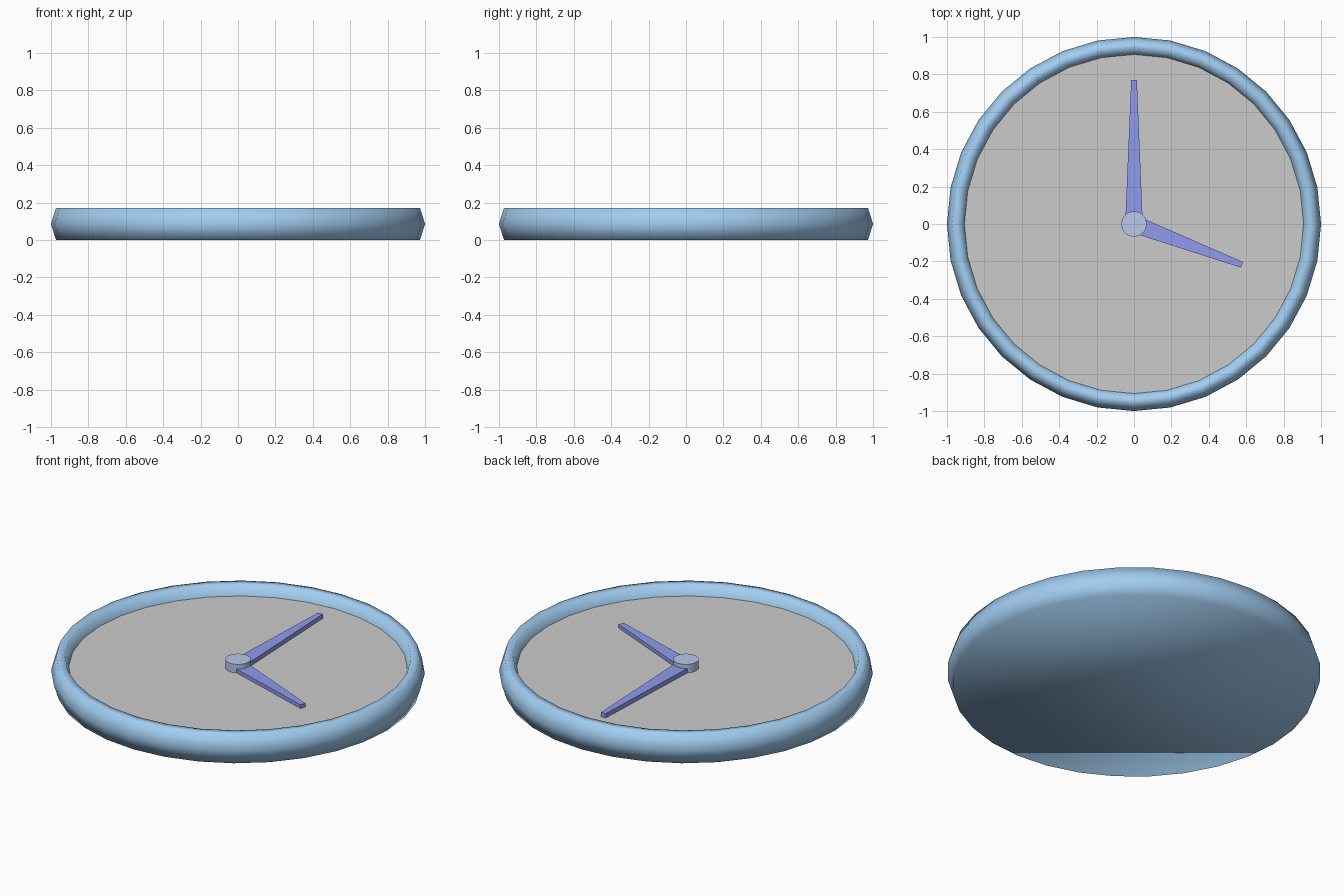
import bpy, bmesh
from math import radians, cos, sin, tau

if "Cube" in bpy.data.objects:
    bpy.data.objects.remove(bpy.data.objects["Cube"])

SIDES = 32


def material(name, rgb):
    m = bpy.data.materials.new(name)
    m.diffuse_color = (*rgb, 1)
    m.use_nodes = True
    m.node_tree.nodes["Principled BSDF"].inputs["Base Color"].default_value = m.diffuse_color
    return m


def finish(name, bm, mat=None, angle=None):
    bmesh.ops.recalc_face_normals(bm, faces=bm.faces)
    me = bpy.data.meshes.new(name)
    bm.to_mesh(me)
    bm.free()
    ob = bpy.data.objects.new(name, me)
    bpy.context.collection.objects.link(ob)
    if mat:
        me.materials.append(mat)
    if angle:
        bpy.ops.object.select_all(action='DESELECT')
        ob.select_set(True)
        bpy.context.view_layer.objects.active = ob
        bpy.ops.object.shade_smooth_by_angle(angle=radians(angle))
    return ob


def lathe(name, profile, mat=None, angle=30, cap_start=False, cap_end=False):
    """Spin an (r, z) profile around z, optionally capping its ends."""
    bm = bmesh.new()
    rings = [[bm.verts.new((r * cos(tau * i / SIDES), r * sin(tau * i / SIDES), z))
              for i in range(SIDES)] for r, z in profile]
    for a, b in zip(rings, rings[1:]):
        for i in range(SIDES):
            j = (i + 1) % SIDES
            bm.faces.new((a[i], a[j], b[j], b[i]))
    if cap_start:
        bm.faces.new(rings[0])
    if cap_end:
        bm.faces.new(rings[-1])
    return finish(name, bm, mat, angle)


def hand(name, length, base, tip, z0, z1, turn, mat):
    """Tapered bar pointing along +y, turned about the centre."""
    bm = bmesh.new()
    f = bm.faces.new([bm.verts.new(p) for p in (
        (-base, 0, z0), (base, 0, z0), (tip, length, z0), (-tip, length, z0))])
    new = bmesh.ops.extrude_face_region(bm, geom=[f])['geom']
    bmesh.ops.translate(bm, vec=(0, 0, z1 - z0),
                        verts=[v for v in new if isinstance(v, bmesh.types.BMVert)])
    ob = finish(name, bm, mat)
    ob.rotation_euler.z = radians(turn)
    return ob


rim_blue = material("rim_blue", (0.36, 0.61, 0.88))
hand_blue = material("hand_blue", (0.28, 0.33, 0.85))
hub_blue = material("hub_blue", (0.48, 0.57, 0.82))

# Case: closed flat back and rounded six-sided rim
lathe("case", [(0.973, 0), (1.0, 0.086), (0.973, 0.172), (0.926, 0.172), (0.905, 0.108)],
      rim_blue, angle=89, cap_start=True)

# Dial face
lathe("dial", [(0.908, 0.1), (0.908, 0.112)], angle=30, cap_start=True, cap_end=True)

# Hands and centre hub
hand("minute_hand", 0.77, 0.047, 0.015, 0.112, 0.138, 0, hand_blue)
hand("hour_hand", 0.617, 0.047, 0.016, 0.112, 0.134, -110.7, hand_blue)
lathe("hub", [(0.068, 0.105), (0.068, 0.162)], hub_blue, cap_start=True, cap_end=True)
